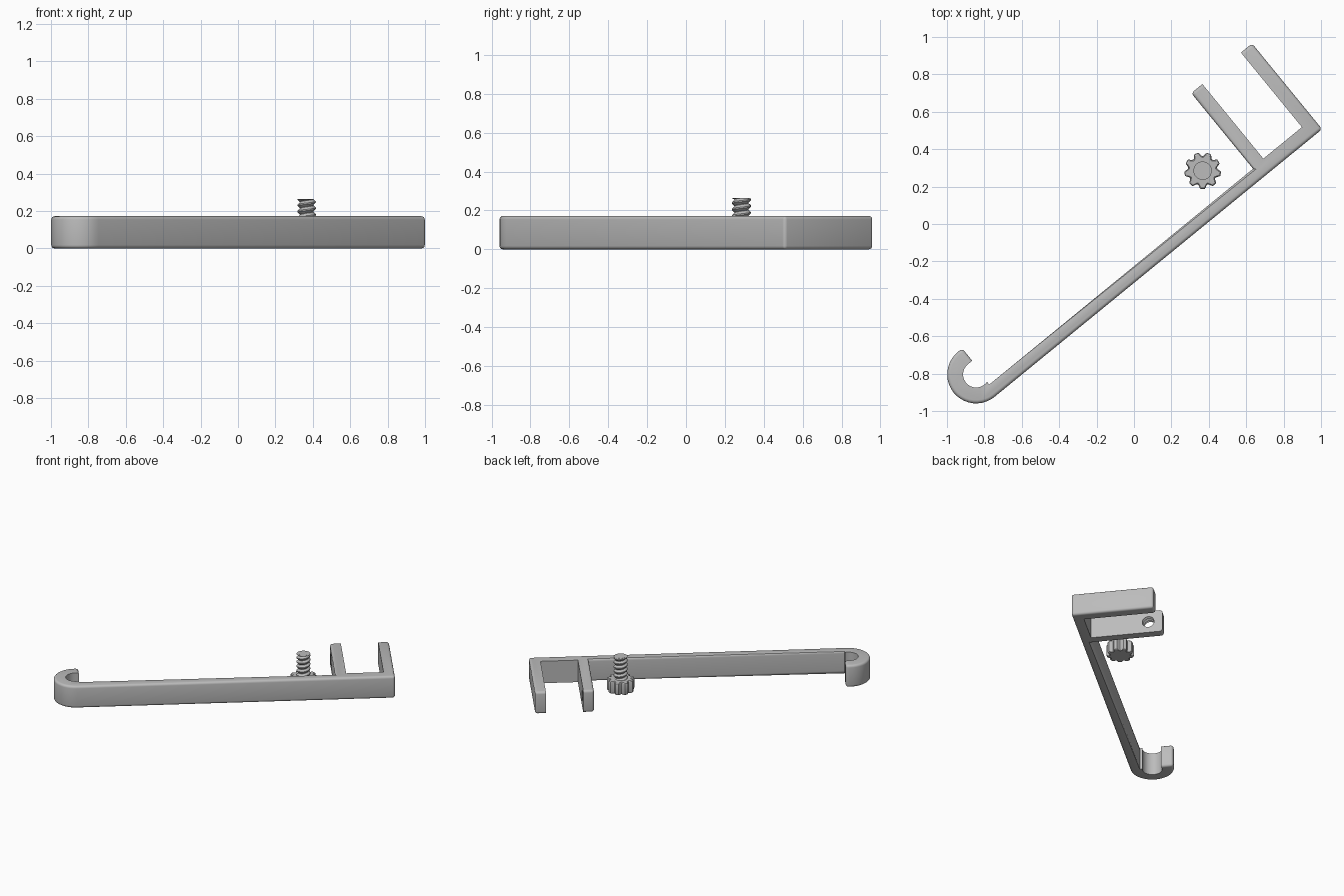
import bpy, bmesh, math
from mathutils import Vector, Matrix

if "Cube" in bpy.data.objects:
    bpy.data.objects.remove(bpy.data.objects["Cube"])

H = 0.172                                   # bracket height
D = Vector((0.774, 0.633, 0)).normalized()  # direction along the arm
N = Vector((-D.y, D.x, 0))                  # direction along the prongs
CORNER = Vector((1.006, 0.507, 0))

grey = bpy.data.materials.new("plain_grey")
grey.diffuse_color = (0.5, 0.5, 0.5, 1)
grey.use_nodes = True
grey.node_tree.nodes["Principled BSDF"].inputs["Base Color"].default_value = grey.diffuse_color


def finish(name, bm, angle=30):
    bmesh.ops.recalc_face_normals(bm, faces=bm.faces)
    me = bpy.data.meshes.new(name)
    bm.to_mesh(me)
    bm.free()
    me.materials.append(grey)
    ob = bpy.data.objects.new(name, me)
    bpy.context.collection.objects.link(ob)
    bpy.ops.object.select_all(action='DESELECT')
    ob.select_set(True)
    bpy.context.view_layer.objects.active = ob
    if angle:
        bpy.ops.object.shade_smooth_by_angle(angle=math.radians(angle))
    return ob


def stack(bm, rings):
    """Skin a list of closed rings and cap both ends."""
    rows = [[bm.verts.new(p) for p in r] for r in rings]
    n = len(rows[0])
    for a, b in zip(rows, rows[1:]):
        for i in range(n):
            j = (i + 1) % n
            bm.faces.new((a[i], a[j], b[j], b[i]))
    bm.faces.new(rows[0][::-1])
    bm.faces.new(rows[-1])


def circle(r, z, n=32):
    return [(r * math.cos(math.tau * i / n), r * math.sin(math.tau * i / n), z) for i in range(n)]


# Bracket outline in arm coordinates; the flag tells whether the edge after a point is rounded
hu, hv, ro, ri, tip = -2.262, 0.156, 0.155, 0.07, 0.592
outline = [(0, 0, True), (0, tip, True), (-0.077, tip, False), (-0.077, 0.077, False),
           (-0.343, 0.077, False), (-0.343, tip, True), (-0.42, tip, True),
           (-0.42, 0.07, True), (hu + 0.02, 0.07, False)]
a0 = -math.acos(0.02 / ri)
a1 = -1.5 * math.pi
for i in range(25):                          # inside of the hook
    a = a0 + (a1 - a0) * i / 24
    outline.append((hu + ri * math.cos(a), hv + ri * math.sin(a), False))
outline += [(hu + 0.03, hv + ri, True), (hu + 0.03, hv + ro, True)]
for i in range(21):                          # outside of the hook
    a = math.pi / 2 + math.pi * i / 20
    outline.append((hu + ro * math.cos(a), hv + ro * math.sin(a), True))

# Bracket: extruded outline with rounded outer edges
bm = bmesh.new()
plan = [CORNER + D * u + N * v for u, v, _ in outline]
low = [bm.verts.new(p) for p in plan]
high = [bm.verts.new(p + Vector((0, 0, H))) for p in plan]
bm.faces.new(low[::-1])
bm.faces.new(high)
count = len(plan)
for i in range(count):
    j = (i + 1) % count
    bm.faces.new((low[i], low[j], high[j], high[i]))
bmesh.ops.recalc_face_normals(bm, faces=bm.faces)
round_edges = []
for i in range(count):
    j = (i + 1) % count
    if outline[i][2]:
        round_edges += [bm.edges.get((r[i], r[j])) for r in (low, high)]
hook_tip = 9 + 25 + 1
for i in (0, 1, 6, hook_tip):                # upright corners
    round_edges.append(bm.edges.get((low[i], high[i])))
bmesh.ops.bevel(bm, geom=round_edges, offset=0.018, offset_type='OFFSET', segments=4,
                profile=0.5, affect='EDGES', clamp_overlap=False)
bracket = finish("bracket_with_hook", bm)

# Ridged hole through the inner prong
bm = bmesh.new()
stack(bm, [circle(0.048 if k % 2 else 0.038, -0.075 + 0.015 * k) for k in range(11)])
cutter = finish("hole_cutter", bm, 0)
cutter.hide_render = True
cutter.matrix_world = (Matrix.Translation(CORNER + D * -0.3815 + N * 0.49 + Vector((0, 0, H / 2)))
                       @ D.to_track_quat('Z', 'Y').to_matrix().to_4x4())
bpy.context.view_layer.update()
cut = bracket.modifiers.new("hole", 'BOOLEAN')
cut.operation = 'DIFFERENCE'
cut.solver = 'EXACT'
cut.object = cutter
bpy.context.view_layer.objects.active = bracket
bpy.ops.object.modifier_apply(modifier="hole")
bpy.data.objects.remove(cutter)

# Screw knob with nine grips
SCREW = (0.367, 0.285, 0)
KNOB = 0.095


def grip_ring(scale, z, n=108):
    ring = []
    for i in range(n):
        a = math.tau * i / n
        d = ((a - math.pi / 2) * 9 / math.tau + 0.5) % 1 - 0.5
        r = scale * (0.098 - 0.02 * max(0, 1 - (d / 0.3) ** 2))
        ring.append((r * math.cos(a), r * math.sin(a), z))
    return ring


bm = bmesh.new()
stack(bm, [grip_ring(s, z) for s, z in
           ((0.9, 0), (0.97, 0.004), (1, 0.012), (1, KNOB - 0.012), (0.97, KNOB - 0.004), (0.9, KNOB))])
finish("screw_knob", bm).location = SCREW

# Screw core
TOP = 0.265
bm = bmesh.new()
stack(bm, [circle(0.036, KNOB - 0.01), circle(0.036, TOP)])
finish("screw_core", bm).location = SCREW

# Helical screw thread
bm = bmesh.new()
PITCH, SEG = 0.034, 32
profile = [(0.0, 0.035), (0.4, 0.049), (0.6, 0.049)]    # phase, radius
cols = []
for i in range(SEG + 1):
    a = math.tau * i / SEG
    col = []
    for turn in range(-1, 6):
        for ph, r in profile:
            z = KNOB + PITCH * (turn + ph + i / SEG)
            z = min(max(z, KNOB - 0.005), TOP - 0.001)
            col.append(bm.verts.new((r * math.cos(a), r * math.sin(a), z)))
    cols.append(col)
for a, b in zip(cols, cols[1:]):
    for k in range(len(a) - 1):
        bm.faces.new((a[k], b[k], b[k + 1], a[k + 1]))
bmesh.ops.remove_doubles(bm, verts=bm.verts, dist=0.0002)
finish("screw_thread", bm).location = SCREW
